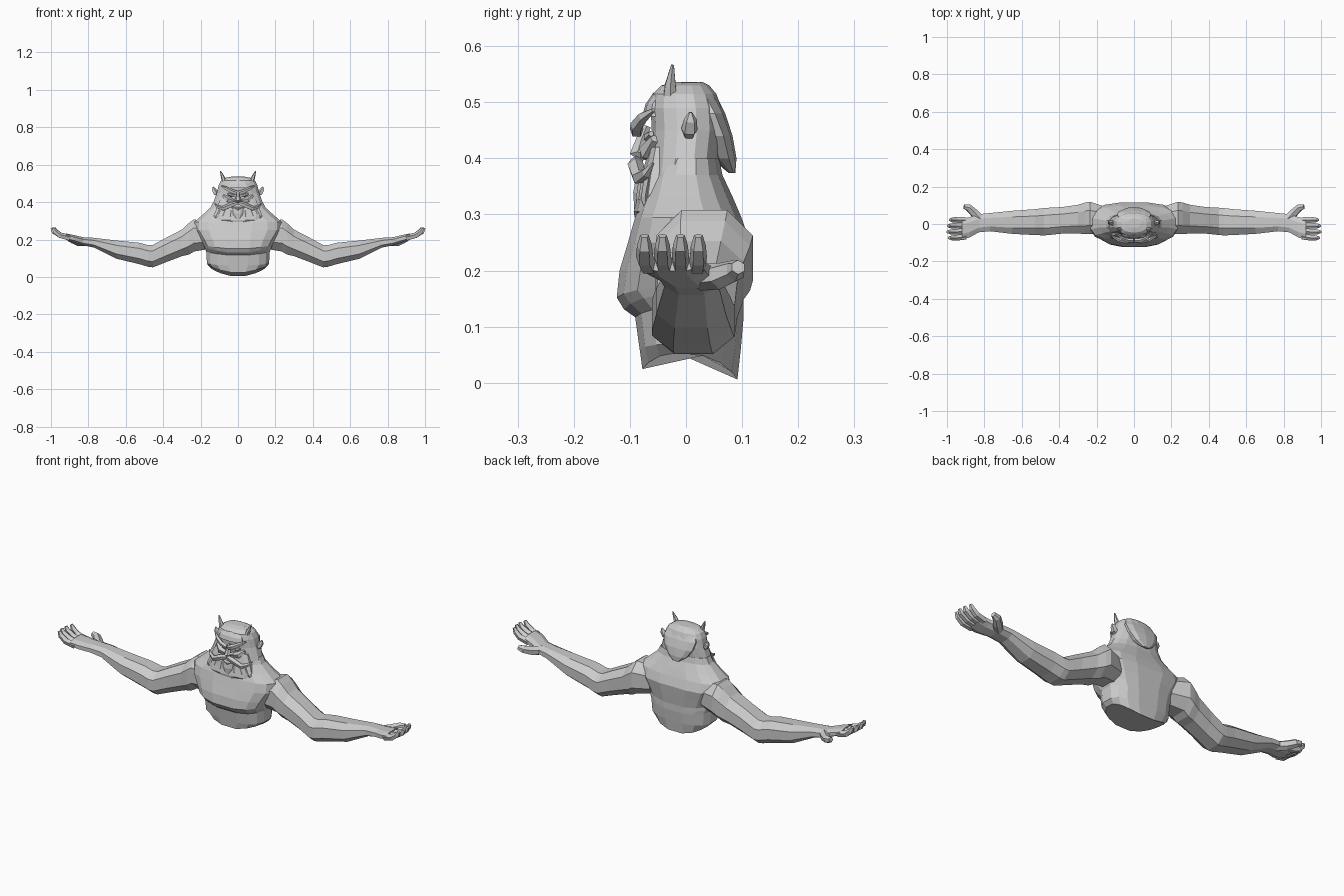
import bpy, math
from mathutils import Vector

skin = bpy.data.materials.new("stone grey")
skin.diffuse_color = (0.6, 0.6, 0.6, 1)


def loft(name, rings, mirror=False):
    """Skin a list of equal-length point rings, capped at both ends."""
    n = len(rings[0])
    verts = [p for r in rings for p in r]
    faces = [(i * n + j, i * n + (j + 1) % n, (i + 1) * n + (j + 1) % n, (i + 1) * n + j)
             for i in range(len(rings) - 1) for j in range(n)]
    faces += [tuple(reversed(range(n))), tuple(range(len(verts) - n, len(verts)))]
    me = bpy.data.meshes.new(name)
    me.from_pydata(verts, [], faces)
    me.materials.append(skin)
    ob = bpy.data.objects.new(name, me)
    bpy.context.collection.objects.link(ob)
    if mirror:
        ob.modifiers.new("mirror", 'MIRROR').use_axis[0] = True
    return ob


def power(v, e):
    return math.copysign(abs(v) ** e, v)


def level(z, a, y0, y1, n=16, e=0.8, tilt=0.0, lift=0.0):
    """Horizontal rounded ring, half-width a, from y0 (front) to y1 (back)."""
    pts = []
    for k in range(n):
        t = 2 * math.pi * (k + 0.5) / n
        x, c = a * power(math.cos(t), e), power(math.sin(t), e)
        y = (y0 + y1) / 2 + (y1 - y0) / 2 * c
        pts.append((x, y, z + tilt * y + lift * (x / a) ** 2))
    return pts


def slice_x(x, y, z, ry, rz, n=8, e=0.85):
    """Upright ring across the arm."""
    return [(x, y + ry * power(math.cos(2 * math.pi * (k + 0.5) / n), e),
             z + rz * power(math.sin(2 * math.pi * (k + 0.5) / n), e)) for k in range(n)]


def tube(name, path, n=5, flat=1.0, mirror=True):
    """Tapering limb along (x, y, z, radius) points; flat squashes it in depth."""
    pts = [Vector(p[:3]) for p in path]
    rings = []
    for i, p in enumerate(path):
        d = pts[min(i + 1, len(pts) - 1)] - pts[max(i - 1, 0)]
        u = d.cross(Vector((0, 1, 0)))
        u = (u if u.length > 1e-6 else Vector((1, 0, 0))).normalized()
        w = d.cross(u).normalized()
        rings.append([pts[i] + p[3] * (math.cos(2 * math.pi * k / n) * u
                      + flat * math.sin(2 * math.pi * k / n) * w) for k in range(n)])
    return loft(name, rings, mirror)


# Torso: waist, overhanging chest, sloping shoulders
loft("torso", [
    level(.013, .150, -.079, .093, tilt=-.11, lift=.04),
    level(.06, .168, -.084, .099, e=.7, lift=.01),
    level(.115, .172, -.092, .104, e=.7, lift=.02),
    level(.128, .182, -.112, .104, e=.7, lift=.03),
    level(.15, .185, -.125, .104, e=.7, lift=.02),
    level(.20, .205, -.120, .110, e=.7),
    level(.25, .238, -.105, .116, e=.7),
    level(.295, .236, -.092, .100, e=.7),
    level(.33, .195, -.080, .085),
    level(.37, .150, -.065, .066),
    level(.40, .135, -.055, .060)])

# Neck and skull as one column
loft("head", [
    level(.35, .150, -.070, .060),
    level(.40, .133, -.064, .060),
    level(.45, .115, -.062, .066),
    level(.49, .105, -.064, .064),
    level(.515, .092, -.060, .055),
    level(.530, .068, -.045, .042),
    level(.536, .035, -.02, .03)])

# Hair hanging at the back of the head
loft("back_hair", [
    level(.374, .018, .076, .088, 10),
    level(.40, .055, .045, .090, 10),
    level(.44, .085, .03, .083, 10),
    level(.48, .095, .01, .070, 10),
    level(.515, .080, -.01, .052, 10),
    level(.535, .045, -.02, .03, 10)])

# Forehead band and collar-like beard edge
loft("forehead", [level(.475, .07, -.078, -.03, 10), level(.497, .066, -.072, -.03, 10),
                  level(.517, .05, -.058, -.02, 10)])
loft("beard_mass", [
    level(.285, .03, -.090, -.06, 12),
    level(.305, .120, -.094, -.04, 12),
    level(.335, .130, -.086, -.03, 12),
    level(.375, .115, -.078, -.03, 12),
    level(.42, .095, -.066, -.03, 12)])

# Arms: shoulder, bent elbow, forearm, wrist and palm
loft("arm", [slice_x(*s) for s in (
    (.15, .02, .220, .075, .075),
    (.235, .033, .222, .092, .092),
    (.262, .030, .204, .090, .090),
    (.30, .026, .182, .082, .076),
    (.38, .020, .146, .076, .070),
    (.455, .014, .111, .078, .064),
    (.48, .012, .112, .078, .062),
    (.53, .010, .126, .074, .061),
    (.65, .009, .146, .066, .052),
    (.77, .010, .183, .052, .028),
    (.83, .004, .191, .052, .023),
    (.88, -.018, .205, .058, .021),
    (.92, -.027, .216, .060, .018))], mirror=True)

# Four fingers curling upward, and the backward thumb
for i in range(4):
    y = -.074 + i * .032
    reach = (.992, 1.0, .998, .988)[i]
    tube("finger_%d" % (i + 1), [(.90, y * .9, .208, .017), (.95, y, .221, .016),
         (reach - .014, y, .242, .014), (reach - .004, y, .262, .008)])
tube("thumb", [(.82, .025, .188, .024), (.855, .06, .190, .024),
               (.885, .088, .200, .020), (.909, .093, .206, .013)], 6)

# Horns and pointed ears
tube("horn", [(.070, -.028, .500, .015), (.080, -.028, .530, .011), (.094, -.024, .566, .003)], 6)
tube("ear", [(.105, .004, .435, .008), (.120, .006, .450, .015),
             (.130, .008, .468, .012), (.134, .008, .482, .003)], 5)

# Slanted brows, eyes, cheeks and nose
tube("brow", [(.006, -.088, .448, .012), (.035, -.088, .458, .012),
              (.065, -.076, .474, .010), (.088, -.058, .486, .004)], 5)
tube("eye", [(.018, -.064, .436, .006), (.036, -.066, .438, .010), (.056, -.062, .444, .005)], 6)
tube("cheek", [(.022, -.068, .405, .010), (.052, -.068, .412, .017), (.080, -.056, .435, .008)], 5)
tube("nose", [(0, -.070, .458, .009), (0, -.080, .432, .011), (0, -.086, .412, .017),
              (0, -.072, .402, .013)], 6, mirror=False)
tube("nostril", [(.008, -.076, .409, .010), (.024, -.070, .408, .006)], 5)

# Moustache sweeping outward, mouth and chin tuft
tube("moustache", [(.002, -.088, .396, .010), (.035, -.090, .386, .015),
                   (.078, -.084, .366, .013), (.108, -.070, .374, .009),
                   (.126, -.058, .392, .002)], 5)
tube("lip", [(-.035, -.078, .372, .004), (0, -.086, .364, .010), (.035, -.078, .372, .004)],
     5, mirror=False)
tube("chin_tuft", [(0, -.080, .362, .032), (0, -.086, .338, .027), (0, -.088, .310, .014),
                   (0, -.086, .288, .003)], 6, flat=.35, mirror=False)

# Beard locks along the lower edge
for i, x in enumerate((.035, .075, .112)):
    tube("beard_lock_%d" % (i + 1), [(x * .85, -.080 + x * .12, .355, .022),
         (x, -.086 + x * .12, .325, .018),
         (x * 1.12, -.084 + x * .12, .292 + i * .006, .003)], 5, flat=.45)
